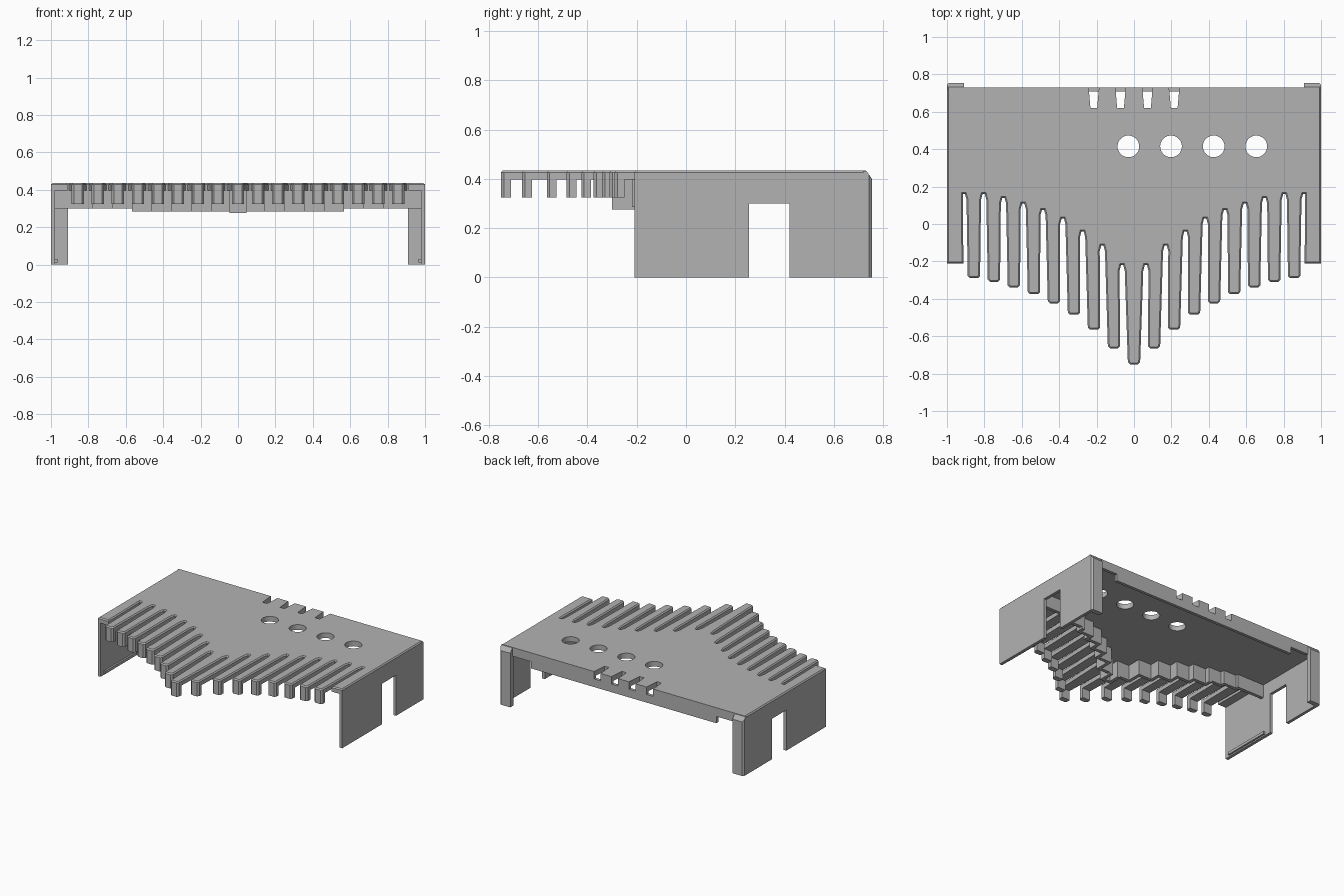
import bpy, bmesh
from mathutils import Vector

cube = bpy.data.objects.get("Cube")
if cube:
    bpy.data.objects.remove(cube, do_unlink=True)

grey = bpy.data.materials.new("plain grey")
grey.use_nodes = True
COLOUR = (0.45, 0.45, 0.45, 1)
grey.diffuse_color = COLOUR
grey.node_tree.nodes["Principled BSDF"].inputs["Base Color"].default_value = COLOUR

TOP, UNDER, PITCH = 0.435, 0.397, 0.107


def prism(name, outline, lo, hi, axis="z", bevel=0, chamfer_rule=None):
    """Extrude a 2D outline along an axis, optionally chamfering chosen edges."""
    place = {"z": lambda a, b, h: (a, b, h), "x": lambda a, b, h: (h, a, b)}[axis]
    bm = bmesh.new()
    face = bm.faces.new([bm.verts.new(place(a, b, lo)) for a, b in outline])
    ext = bmesh.ops.extrude_face_region(bm, geom=[face])
    moved = [v for v in ext["geom"] if isinstance(v, bmesh.types.BMVert)]
    bmesh.ops.translate(bm, verts=moved, vec=Vector(place(0, 0, hi - lo)))
    bmesh.ops.recalc_face_normals(bm, faces=bm.faces)
    if bevel:
        edges = [e for e in bm.edges if chamfer_rule is None or chamfer_rule(e)]
        bmesh.ops.bevel(bm, geom=edges, offset=bevel, segments=1, affect="EDGES")
    mesh = bpy.data.meshes.new(name)
    bm.to_mesh(mesh)
    bm.free()
    mesh.materials.append(grey)
    obj = bpy.data.objects.new(name, mesh)
    bpy.context.collection.objects.link(obj)
    return obj


def box(name, x0, x1, y0, y1, z0, z1, bevel=0):
    x0, x1 = sorted((x0, x1))
    return prism(name, [(x0, y0), (x1, y0), (x1, y1), (x0, y1)], z0, z1, bevel=bevel)


def cut(target, cutter):
    mod = target.modifiers.new("cut", "BOOLEAN")
    mod.operation, mod.solver, mod.object = "DIFFERENCE", "EXACT", cutter
    cutter.hide_render = True
    cutter.hide_set(True)


# Finger tips and slot roots, listed from the middle outwards
tips = [-0.75, -0.665, -0.565, -0.485, -0.425, -0.375, -0.34, -0.31, -0.29]
roots = [-0.22, -0.115, -0.04, 0.03, 0.075, 0.11, 0.14, 0.16, 0.16]
slots = [PITCH * (j + 0.5) + 0.01 * (1 - j / 8) for j in range(9)]
HALF = 0.033


def tip_outline(x, y):
    """Clipped end of one finger, from its left side to its right side."""
    return [(x - HALF, y + 0.04), (x - HALF, y + 0.012), (x - HALF + 0.012, y),
            (x + HALF - 0.012, y), (x + HALF, y + 0.012), (x + HALF, y + 0.04)]


# Top plate with all fingers in one outline
half = [(HALF - 0.012, tips[0]), (HALF, tips[0] + 0.012)]
for j, (sx, ry) in enumerate(zip(slots, roots)):
    half += [(sx - 0.014, ry - 0.03), (sx - 0.006, ry), (sx + 0.006, ry)]
    if j < 8:
        half += [(sx + 0.014, ry - 0.03)]
        half += tip_outline(PITCH * (j + 1), tips[j + 1])[1:5]
half += [(0.912, -0.21), (1, -0.21), (1, 0.73)]
outline = half + [(-x, y) for x, y in reversed(half)]


def top_edge(e):
    a, b = (v.co for v in e.verts)
    return min(a.z, b.z) > TOP - 0.001 and not (a.y > 0.72 and b.y > 0.72)


plate = prism("top_plate", outline, UNDER, TOP, bevel=0.008, chamfer_rule=top_edge)

# Downturned finger ends
for i in range(-8, 9):
    prism("finger_end", tip_outline(PITCH * i, tips[abs(i)]), 0.325, UNDER + 0.002)

# Stepped wall behind the fingers
WALL, LOW = 0.025, 0.285
box("stepped_wall_middle", -0.045, 0.045, -0.3, -0.3 + WALL, 0.275, UNDER)
for side in (-1, 1):
    box("stepped_wall_return", side * 0.02, side * 0.045, -0.3, roots[0] + WALL, 0.275, UNDER)
    start = 0.02
    for j in range(8):
        end = slots[j + 1] - 0.025
        low = LOW if j < 5 else 0.3
        box("stepped_wall_front", side * start, side * end,
            roots[j], roots[j] + WALL, low, UNDER)
        box("stepped_wall_return", side * (end - WALL), side * end,
            roots[j], roots[j + 1] + WALL, low, UNDER)
        start = end - WALL
    box("stepped_wall_end", side * start, side * 0.98, roots[8], roots[8] + WALL, 0.3, UNDER)

# Side walls with a doorway, inner lip and rear corner post
side_profile = [(-0.21, 0), (0.255, 0), (0.255, 0.3), (0.42, 0.3), (0.42, 0),
                (0.735, 0), (0.735, UNDER + 0.002), (-0.21, UNDER + 0.002)]
post_profile = [(0.72, 0), (0.755, 0), (0.755, 0.4), (0.732, 0.432), (0.72, 0.432)]


def outer_corner(e):
    return all(abs(v.co.x) > 0.99 and v.co.y > 0.75 for v in e.verts)


for side in (-1, 1):
    prism("side_wall", side_profile, *sorted((side * 0.978, side * 1.0)), axis="x")
    box("side_lip", side * 0.965, side * 0.98, -0.17, 0.2, 0.01, 0.03)
    prism("corner_post", post_profile, *sorted((side * 0.91, side * 1.0)), axis="x",
          bevel=0.012, chamfer_rule=outer_corner)
    box("back_wall_end", side * 0.76, side * 0.91, 0.708, 0.73, 0.37, UNDER)

# Back wall
back_wall = box("back_wall", -0.76, 0.76, 0.708, 0.73, 0.32, UNDER + 0.001)

# Round holes through the plate
for k in range(4):
    bpy.ops.mesh.primitive_cylinder_add(vertices=32, radius=0.058, depth=0.3,
                                        location=(-0.03 + 0.228 * k, 0.415, TOP))
    hole = bpy.context.object
    hole.name = "hole_cutter"
    cut(plate, hole)

# Tapered notches in the rear edge
for x in (-0.215, -0.072, 0.072, 0.215):
    notch = prism("notch_cutter", [(x - 0.018, 0.62), (x + 0.018, 0.62),
                                   (x + 0.032, 0.78), (x - 0.032, 0.78)], 0.38, 0.5)
    cut(plate, notch)
    cut(back_wall, notch)
